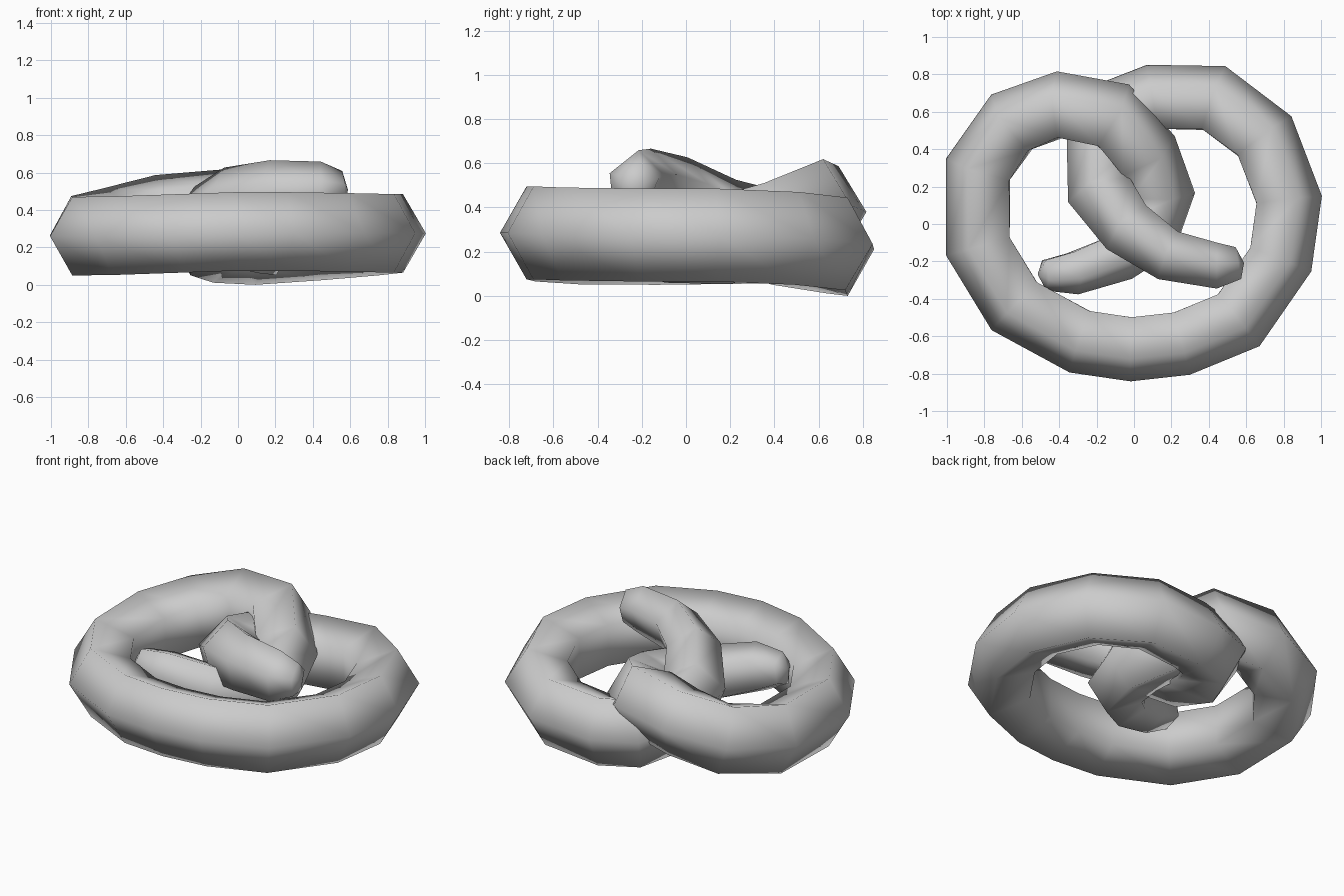
import bpy, bmesh
from math import sin, cos
from mathutils import Vector

cube = bpy.data.objects.get("Cube")
if cube:
    bpy.data.objects.remove(cube, do_unlink=True)

# One flat colour
grey = bpy.data.materials.new("plain grey")
grey.use_nodes = True
colour = (0.6, 0.6, 0.6, 1)
grey.diffuse_color = colour
grey.node_tree.nodes["Principled BSDF"].inputs["Base Color"].default_value = colour

# Centre line of the dough: x, y, z
W, H = 0.17, 0.21
upper_arm = [(.56, -.22, .51), (.445, -.24, .51), (.18, -.185, .50), (-.04, -.04, .45),
             (-.19, .16, .335), (-.19, .42, .255), (-.08, .61, .22)]
big_loop = [(.10, .68, .21), (.43, .675, .235), (.70, .47, .26), (.83, .13, .275),
            (.785, -.19, .275), (.56, -.515, .28), (.255, -.64, .285), (-.015, -.67, .285),
            (-.29, -.63, .275), (-.64, -.44, .262), (-.835, -.12, .26), (-.835, .295, .265),
            (-.655, .55, .31), (-.40, .64, .38), (-.115, .585, .41)]
lower_arm = [(.07, .38, .31), (.155, .16, .25), (.09, -.06, .24), (-.07, -.18, .265),
             (-.32, -.265, .335), (-.475, -.275, .365)]
path = [Vector(p) for p in upper_arm + big_loop + lower_arm]

# Thickness narrows towards both ends: (width, height) factors
taper = [(.48, .46), (.66, .70), (.74, .78), (.85, .86), (.95, .95)]
sizes = [(1, 1)] * len(path)
for i, s in enumerate(taper):
    sizes[i] = sizes[-1 - i] = s

# The upper arm twists so its outer edge rises towards the end
rolls = dict(enumerate((.4, .4, .35, .3, .15)))

# Five-sided section: point on the outside of the bend, flat wall on the inside
section = [(-1, 0), (-.3, 1), (1, .6), (1, -.6), (-.3, -1)]
n = len(section)

bm = bmesh.new()
rings = []
for i, p in enumerate(path):
    before = (p - path[i - 1]).normalized() if i else (path[1] - p).normalized()
    after = (path[i + 1] - p).normalized() if i + 1 < len(path) else before
    along = (before + after).normalized()
    side = along.cross(Vector((0, 0, 1))).normalized()
    up = side.cross(along)
    roll = rolls.get(i, 0)
    side, up = side * cos(roll) - up * sin(roll), up * cos(roll) + side * sin(roll)
    w, h = sizes[i]
    w /= along.dot(before)      # keep the width constant through the corner
    rings.append([bm.verts.new(p + side * a * W * w + up * b * H * h) for a, b in section])

# Skin between neighbouring rings, then close the ends
for r, s in zip(rings, rings[1:]):
    for k in range(n):
        bm.faces.new((r[k], r[(k + 1) % n], s[(k + 1) % n], s[k]))
for ring, inner, push in ((rings[0], path[1], .03), (rings[-1], path[-2], .04)):
    centre = sum((v.co for v in ring), Vector()) / n
    tip = bm.verts.new(centre + (centre - inner).normalized() * push)
    for k in range(n):
        bm.faces.new((ring[k], ring[(k + 1) % n], tip))
bmesh.ops.recalc_face_normals(bm, faces=bm.faces)
for f in bm.faces:
    f.smooth = True

mesh = bpy.data.meshes.new("pretzel_dough")
bm.to_mesh(mesh)
bm.free()
mesh.materials.append(grey)
dough = bpy.data.objects.new("pretzel_dough", mesh)
bpy.context.collection.objects.link(dough)
